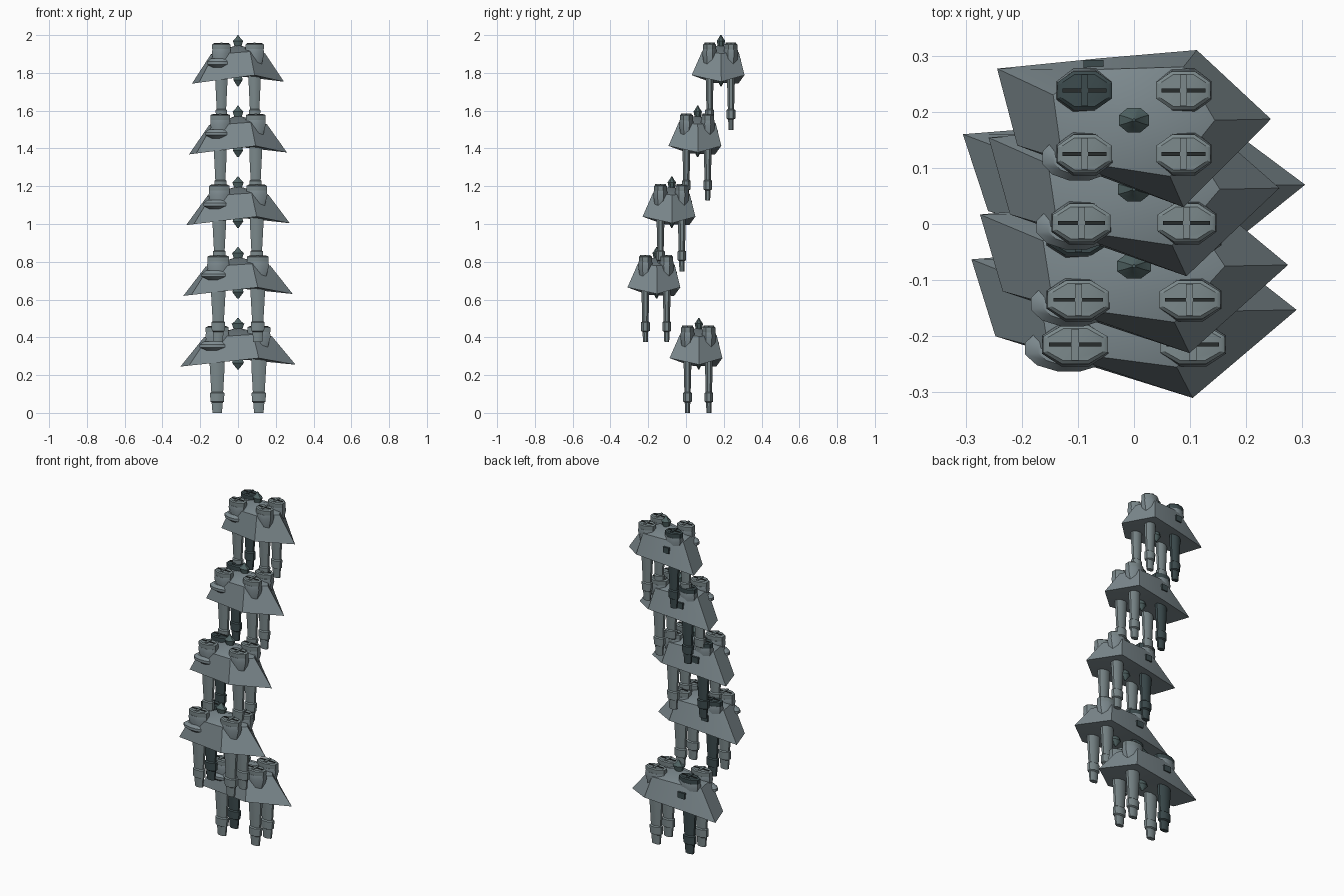
import bpy, bmesh, math
from mathutils import Vector

old = bpy.data.objects.get("Cube")
if old:
    bpy.data.objects.remove(old, do_unlink=True)


def material(name, rgb):
    m = bpy.data.materials.new(name)
    m.use_nodes = True
    m.diffuse_color = (*rgb, 1)
    m.node_tree.nodes["Principled BSDF"].inputs["Base Color"].default_value = (*rgb, 1)
    return m


GREY = material("blue_grey", (0.21, 0.26, 0.28))
LEG = material("leg_grey", (0.2, 0.25, 0.26))
DARK = material("dark_teal", (0.045, 0.07, 0.075))
SPINDLE = material("spindle_teal", (0.08, 0.125, 0.125))
SLOT = material("slot_black", (0.02, 0.025, 0.025))


def finish(name, bm, mat, unit):
    """Turn a bmesh into a shaded object placed in its unit of the stack."""
    width, y, z = unit
    bmesh.ops.recalc_face_normals(bm, faces=bm.faces)
    mesh = bpy.data.meshes.new(name)
    bm.to_mesh(mesh)
    bm.free()
    mesh.materials.append(mat)
    mesh.shade_smooth()
    mesh.set_sharp_from_angle(angle=math.radians(35))
    ob = bpy.data.objects.new(name, mesh)
    ob.location = (0, y, z)
    ob.scale = (width, 1, 1)
    bpy.context.collection.objects.link(ob)


def skin(bm, rings, bottom=None, top=None):
    """Skin rings of points, closing the ends with a cap or an apex."""
    loops = [[bm.verts.new(p) for p in ring] for ring in rings]
    n = len(loops[0])
    for a, b in zip(loops, loops[1:]):
        for i in range(n):
            j = (i + 1) % n
            bm.faces.new((a[i], a[j], b[j], b[i]))
    for loop, apex in ((loops[0], bottom), (loops[-1], top)):
        if apex is None:
            bm.faces.new(loop)
        else:
            tip = bm.verts.new(apex)
            for i in range(n):
                bm.faces.new((loop[i], loop[(i + 1) % n], tip))


def turned(name, sections, x, y, mat, unit, sides=8):
    """Oval post from (height, x radius, y radius) sections."""
    bm = bmesh.new()
    angles = [math.tau * (i + 0.5) / sides for i in range(sides)]
    skin(bm, [[(x + rx * math.cos(a), y + ry * math.sin(a), z) for a in angles]
              for z, rx, ry in sections])
    finish(name, bm, mat, unit)


def block(name, centre, size, mat, unit):
    bm = bmesh.new()
    bmesh.ops.create_cube(bm, size=1)
    for v in bm.verts:
        v.co = Vector(c + s * k for c, s, k in zip(centre, size, v.co))
    finish(name, bm, mat, unit)


# Lopsided hull outline: lower rim and shoulder
RIM = [(-0.305, 0.107, 0.245), (-0.08, 0.125, 0.27), (0.14, 0.14, 0.29),
       (0.305, 0.017, 0.255), (0.11, -0.14, 0.29), (-0.26, -0.03, 0.25)]
SHOULDER = [(-0.18, 0.06, 0.4), (-0.1, 0.105, 0.41), (0.11, 0.11, 0.41),
            (0.18, 0.015, 0.405), (0.08, -0.085, 0.415), (-0.16, -0.055, 0.4)]

LEG_SHAPE = [(0, 0.027, 0.014), (0.055, 0.032, 0.016), (0.06, 0.039, 0.025),
             (0.105, 0.041, 0.025), (0.11, 0.034, 0.018), (0.25, 0.043, 0.022),
             (0.42, 0.043, 0.024)]
CUP_SHAPE = [(0.35, 0.052, 0.033), (0.405, 0.068, 0.042), (0.428, 0.064, 0.038)]
HEAD_SHAPE = [(0.4, 0.058, 0.033), (0.43, 0.066, 0.037), (0.452, 0.066, 0.037),
              (0.457, 0.058, 0.031)]
SPINDLE_SHAPE = [(0.23, 0.004, 0.003), (0.265, 0.034, 0.022), (0.3, 0.02, 0.015),
                 (0.43, 0.02, 0.015), (0.472, 0.036, 0.024), (0.485, 0.018, 0.014),
                 (0.503, 0.003, 0.003)]
LENS_SHAPE = [(0.33, 0.045, 0.02), (0.347, 0.085, 0.042), (0.362, 0.085, 0.042),
              (0.378, 0.06, 0.03)]


def build(unit, tag):
    # Hull with a hollowed underside
    bm = bmesh.new()
    skin(bm, [RIM, SHOULDER], bottom=(0, 0.01, 0.285), top=(0, 0.01, 0.452))
    finish("hull_" + tag, bm, GREY, unit)

    # Four legs, each capped by a cross-slotted head
    for side, x in (("right", -0.11), ("left", 0.11)):
        for end, y in (("front", -0.045), ("back", 0.068)):
            dark = (side, end) == ("right", "back")
            label = "_".join((end, side, tag))
            mat = DARK if dark else LEG
            turned("leg_" + label, LEG_SHAPE, x, y, mat, unit)
            turned("cup_" + label, CUP_SHAPE, x, y, GREY, unit)
            turned("head_" + label, HEAD_SHAPE, x, y, mat, unit)
            block("slot_" + label, (x, y, 0.457), (0.098, 0.007, 0.006), SLOT, unit)
            block("key_" + label, (x, y, 0.458), (0.014, 0.056, 0.008), mat, unit)

    # Central spindle, side lens and rear vent
    turned("spindle_" + tag, SPINDLE_SHAPE, 0, 0.015, SPINDLE, unit)
    turned("lens_" + tag, LENS_SHAPE, -0.122, -0.052, GREY, unit, 12)
    block("rear_vent_" + tag, (-0.09, 0.107, 0.355), (0.045, 0.03, 0.035), DARK, unit)


# Staggered stack, narrowing upwards
OFFSETS = [0.053, -0.17, -0.09, 0.047, 0.17]
for i, y in enumerate(OFFSETS):
    build((1 - 0.05 * i, y, 0.3745 * i), str(i + 1))
